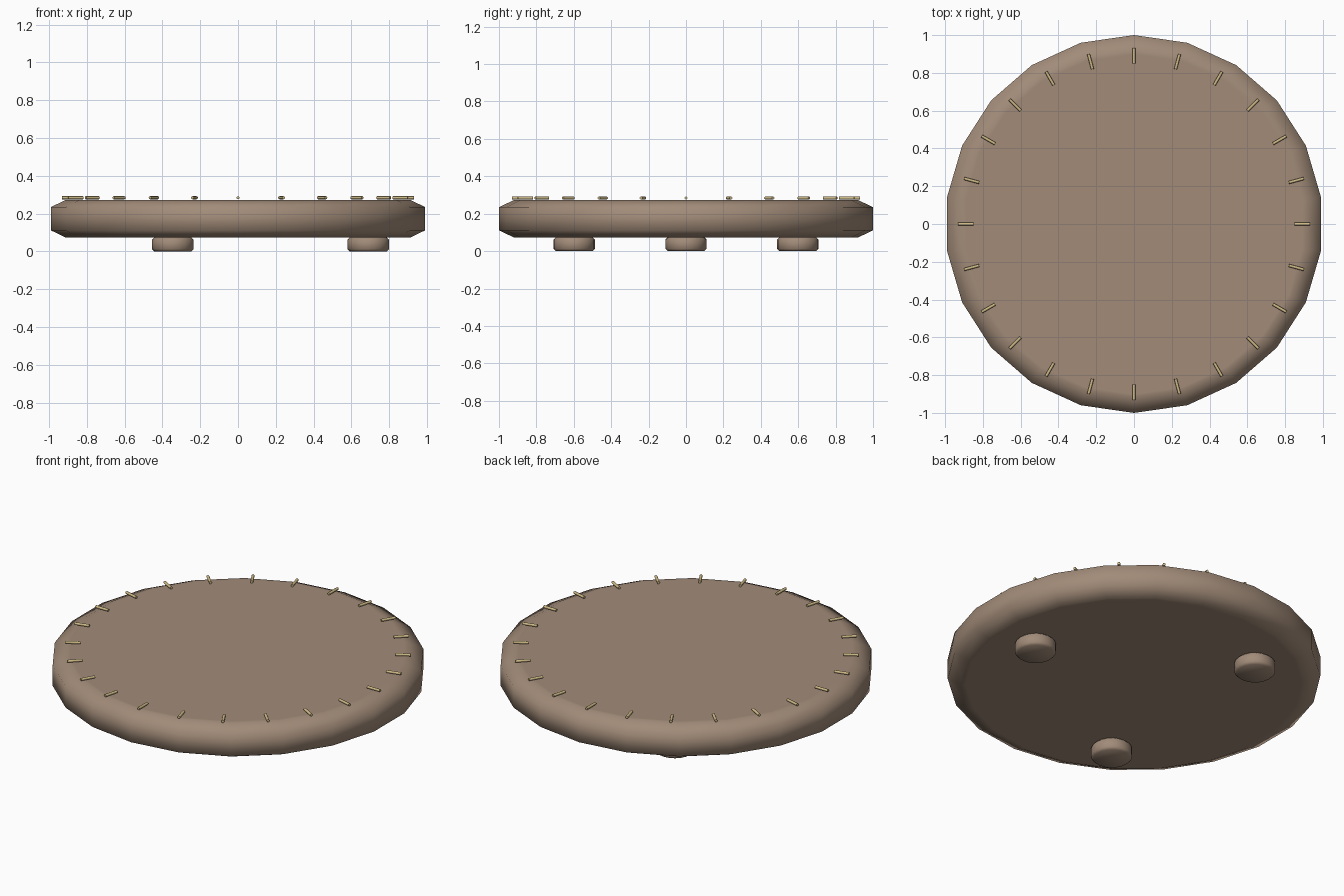
import bpy, bmesh
from math import pi, cos, sin, radians
from mathutils import Matrix

if "Cube" in bpy.data.objects:
    bpy.data.objects.remove(bpy.data.objects["Cube"])


def material(name, rgb):
    m = bpy.data.materials.new(name)
    m.diffuse_color = (*rgb, 1)
    m.use_nodes = True
    m.node_tree.nodes["Principled BSDF"].inputs["Base Color"].default_value = m.diffuse_color
    return m


def finish(bm, name, mat, angle):
    bmesh.ops.recalc_face_normals(bm, faces=bm.faces)
    me = bpy.data.meshes.new(name)
    bm.to_mesh(me)
    bm.free()
    me.materials.append(mat)
    ob = bpy.data.objects.new(name, me)
    bpy.context.collection.objects.link(ob)
    bpy.ops.object.select_all(action='DESELECT')
    ob.select_set(True)
    bpy.context.view_layer.objects.active = ob
    bpy.ops.object.shade_smooth_by_angle(angle=radians(angle))
    return ob


def lathe(name, profile, sides, mat, start=0.0, center=(0, 0), angle=70):
    """Closed turned solid: rings of (radius, z) joined, with flat caps."""
    bm = bmesh.new()
    rings = []
    for r, z in profile:
        rings.append([bm.verts.new((center[0] + r * cos(start + 2 * pi * i / sides),
                                    center[1] + r * sin(start + 2 * pi * i / sides), z))
                      for i in range(sides)])
    for a, b in zip(rings, rings[1:]):
        for i in range(sides):
            j = (i + 1) % sides
            bm.faces.new((a[i], a[j], b[j], b[i]))
    bm.faces.new(rings[0][::-1])
    bm.faces.new(rings[-1])
    return finish(bm, name, mat, angle)


brown = material("brown", (0.36, 0.26, 0.19))
brass = material("brass", (0.62, 0.49, 0.24))

# Turntable disc: 22 sides with chamfered rims
lathe("disc", [(0.90, 0.073), (0.92, 0.073), (1.0, 0.111), (1.0, 0.235),
               (0.92, 0.273), (0.90, 0.273)], 22, brown, start=pi / 2)

# Three feet underneath
for k in range(3):
    a = k * 2 * pi / 3
    lathe(f"foot_{k + 1}", [(0.098, 0), (0.11, 0.012), (0.11, 0.062), (0.098, 0.074)],
          20, brown, center=(0.69 * cos(a), 0.69 * sin(a)), angle=50)

# Ring of 24 radial tick rods on the top
for k in range(24):
    bm = bmesh.new()
    bmesh.ops.create_cone(bm, cap_ends=True, segments=8, radius1=0.008, radius2=0.008,
                          depth=0.082,
                          matrix=Matrix.Rotation(k * pi / 12, 4, 'Z')
                          @ Matrix.Translation((0.89, 0, 0.284))
                          @ Matrix.Rotation(pi / 2, 4, 'Y'))
    finish(bm, f"tick_{k + 1:02d}", brass, 50)
